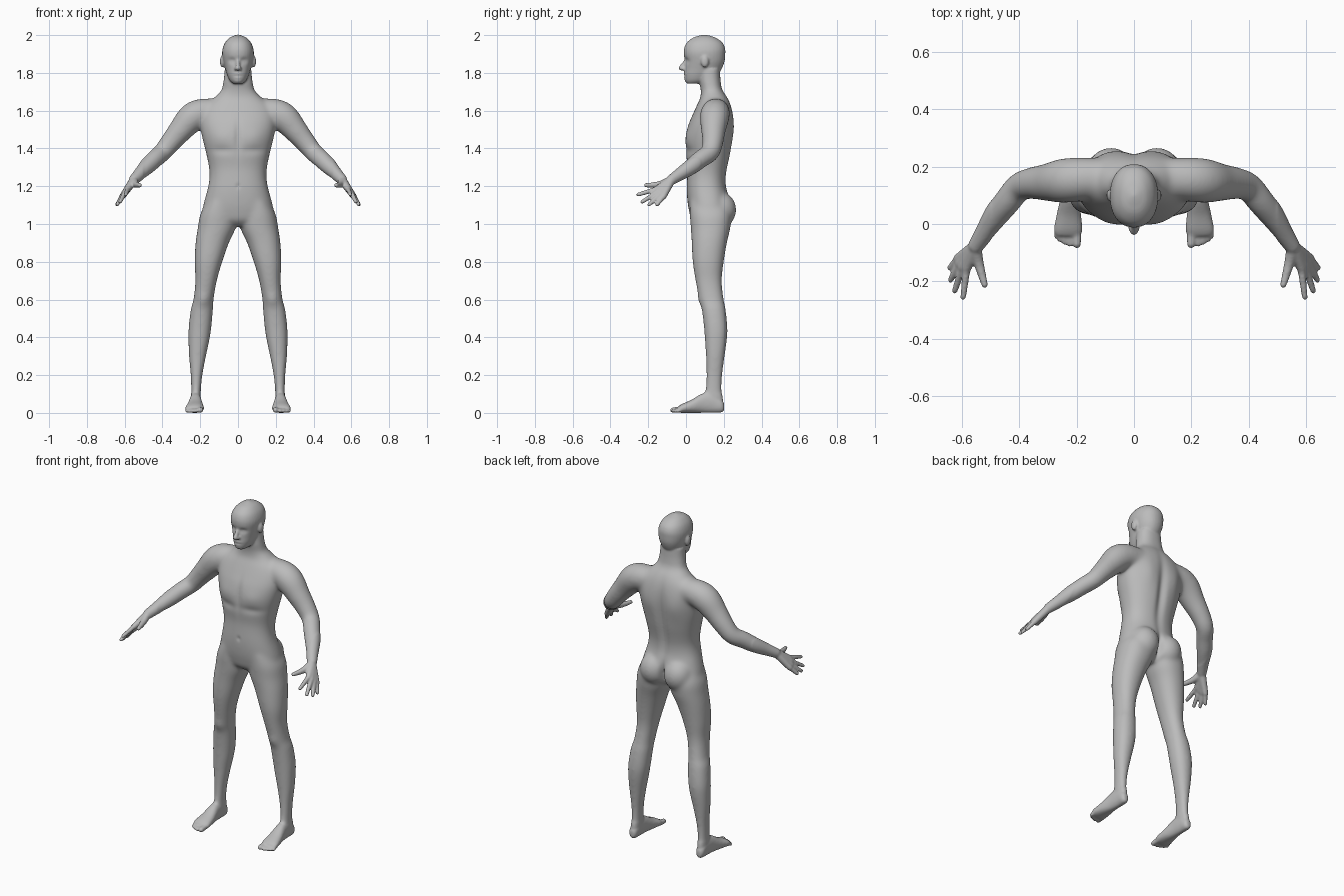
import bpy, bmesh, math
from mathutils import Vector, Matrix

skin = bpy.data.materials.new("plain_grey")
skin.diffuse_color = (0.5, 0.5, 0.5, 1)
bm = bmesh.new()
N = 32


def smooth_rows(rows, steps=5):
    """Catmull-Rom interpolation of rows of numbers."""
    out = []
    for i in range(len(rows) - 1):
        p0, p1, p2 = rows[max(i - 1, 0)], rows[i], rows[i + 1]
        p3 = rows[min(i + 2, len(rows) - 1)]
        for k in range(steps):
            t = k / steps
            out.append([0.5 * (2 * b + (c - a) * t + (2 * a - 5 * b + 4 * c - d) * t * t
                               + (3 * b - a - 3 * c + d) * t ** 3)
                        for a, b, c, d in zip(p0, p1, p2, p3)])
    return out + [list(rows[-1])]


def skin_rings(rings):
    loops = [[bm.verts.new(p) for p in r] for r in rings]
    for a, b in zip(loops, loops[1:]):
        for i in range(N):
            j = (i + 1) % N
            bm.faces.new((a[i], a[j], b[j], b[i]))
    bm.faces.new(loops[0][::-1])
    bm.faces.new(loops[-1])


def stack(rows, axis="z", power=2.2):
    """Loft of rounded sections; row = (station, a min, a max, b min, b max)."""
    rings = []
    for t, a0, a1, b0, b1 in smooth_rows(rows):
        ring = []
        for i in range(N):
            c, s = math.cos(math.tau * i / N), math.sin(math.tau * i / N)
            a = (a0 + a1) / 2 + (a1 - a0) / 2 * math.copysign(abs(c) ** (2 / power), c)
            b = (b0 + b1) / 2 + (b1 - b0) / 2 * math.copysign(abs(s) ** (2 / power), s)
            ring.append((a, b, t) if axis == "z" else (a, t, b))
        rings.append(ring)
    skin_rings(rings)


def ball(centre, radii):
    bmesh.ops.create_uvsphere(bm, u_segments=24, v_segments=14, radius=1,
                              matrix=Matrix.Translation(centre) @ Matrix.Diagonal((*radii, 1)))


def tube(rows):
    """Round limb with ball ends; row = (x, y, z, radius)."""
    pts = smooth_rows(rows)
    rings = []
    for i, p in enumerate(pts):
        d = Vector(pts[min(i + 1, len(pts) - 1)][:3]) - Vector(pts[max(i - 1, 0)][:3])
        u = d.cross(Vector((0.3, 0.5, 1))).normalized()
        v = d.normalized().cross(u)
        rings.append([Vector(p[:3]) + p[3] * (u * math.cos(math.tau * k / N)
                      + v * math.sin(math.tau * k / N)) for k in range(N)])
    skin_rings(rings)
    for p in (rows[0], rows[-1]):
        ball(p[:3], (p[3],) * 3)


# leg
stack([(1.12, .02, .165, .02, .22), (1.05, .008, .2, .02, .24), (.98, .012, .213, .025, .235),
       (.9, .048, .225, .03, .217), (.8, .083, .23, .035, .2), (.7, .112, .226, .05, .19),
       (.6, .129, .236, .07, .2), (.55, .132, .25, .083, .21), (.45, .141, .262, .095, .22),
       (.38, .152, .263, .1, .216), (.3, .169, .26, .105, .205), (.2, .188, .251, .107, .193),
       (.12, .196, .248, .103, .19), (.06, .198, .249, .1, .197), (.02, .205, .245, .12, .192)])
# foot
stack([(.202, .212, .238, .012, .05), (.185, .2, .249, .002, .075), (.14, .196, .252, 0, .11),
       (.09, .193, .257, 0, .105), (.03, .184, .27, 0, .07), (-.02, .18, .279, 0, .048),
       (-.042, .187, .272, .003, .034)], axis="y")
# toes
for x0, x1, y, r in [(.2, .199, -.07, .0145), (.223, .224, -.07, .01), (.239, .242, -.063, .01),
                     (.253, .258, -.054, .0095), (.265, .271, -.042, .009)]:
    tube([(x0, -.02, .02, r + .002), (x1, y, r, r)])
# buttock
ball((.08, .18, 1.075), (.085, .087, .095))
# shoulder, arm and forearm
tube([(.12, .16, 1.595, .07), (.2, .155, 1.585, .077), (.25, .15, 1.557, .077),
      (.305, .145, 1.495, .065), (.355, .142, 1.435, .056), (.4, .128, 1.38, .05),
      (.44, .08, 1.345, .048), (.48, .03, 1.305, .044), (.52, -.03, 1.265, .034),
      (.55, -.075, 1.235, .028)])
# palm and fingers
wrist = (.552, -.078, 1.232)
for knuckle, tip in [((.583, -.155, 1.185), (.595, -.255, 1.155)),
                     ((.597, -.15, 1.17), (.624, -.232, 1.117)),
                     ((.607, -.138, 1.155), (.639, -.195, 1.103)),
                     ((.613, -.12, 1.145), (.641, -.153, 1.103))]:
    tube([(*wrist, .023), (*knuckle, .0165)])
    tube([(*knuckle, .014), (*tip, .0105)])
# thumb
tube([(.552, -.09, 1.228, .022), (.54, -.14, 1.21, .0175), (.52, -.212, 1.205, .0115)])
# ear
ball((.083, .1, 1.86), (.013, .021, .032))

# mirror every paired part
half = bm.verts[:] + bm.edges[:] + bm.faces[:]
copy = bmesh.ops.duplicate(bm, geom=half)["geom"]
for v in copy:
    if isinstance(v, bmesh.types.BMVert):
        v.co.x = -v.co.x

# torso and neck
stack([(z, -w, w, f, b) for z, w, f, b in [
    (.99, .06, .06, .18), (1.02, .15, .03, .215), (1.06, .187, .018, .235), (1.1, .184, .01, .235),
    (1.15, .171, .005, .226), (1.2, .158, .004, .214), (1.25, .151, .006, .213),
    (1.3, .154, .007, .221), (1.37, .168, .0, .236), (1.45, .188, -.002, .247),
    (1.52, .2, .01, .252), (1.58, .2, .035, .249), (1.63, .175, .058, .238),
    (1.67, .125, .076, .22), (1.71, .088, .078, .193), (1.76, .076, .07, .183),
    (1.82, .07, .07, .18)]], power=2.3)
# head
stack([(z, -w, w, f, b) for z, w, f, b in [
    (1.743, .026, .006, .08), (1.76, .044, -.004, .13), (1.79, .058, -.009, .165),
    (1.82, .067, -.007, .188), (1.86, .078, -.006, .204), (1.9, .084, -.012, .208),
    (1.93, .081, -.01, .207), (1.96, .069, .004, .193), (1.985, .046, .035, .16),
    (1.997, .022, .07, .125), (2.002, .006, .09, .105)]])
# nose
tube([(0, .002, 1.876, .008), (0, -.012, 1.85, .01), (0, -.025, 1.826, .0145)])
for s in (-1, 1):
    ball((s * .012, -.014, 1.822), (.009, .012, .009))

bmesh.ops.recalc_face_normals(bm, faces=bm.faces)
mesh = bpy.data.meshes.new("body")
bm.to_mesh(mesh)
bm.free()
body = bpy.data.objects.new("body", mesh)
bpy.context.collection.objects.link(body)
bpy.context.view_layer.objects.active = body
body.select_set(True)

# fuse the parts into one skin
fuse = body.modifiers.new("fuse", "REMESH")
fuse.mode = "VOXEL"
fuse.voxel_size = 0.0055
bpy.ops.object.modifier_apply(modifier="fuse")

bm = bmesh.new()
bm.from_mesh(body.data)


def relax(test, repeat):
    verts = [v for v in bm.verts if test(v.co)]
    for _ in range(repeat):
        bmesh.ops.smooth_vert(bm, verts=verts, factor=0.5, use_axis_x=True,
                              use_axis_y=True, use_axis_z=True)


# blend the joints, but keep face, fingers and toes crisp
relax(lambda p: abs(p.x) < .5 and .1 < p.z < 1.72, 30)

# soft surface forms: centre, falloff radii, push along y (both sides)
forms = [((.034, -.01, 1.864), (.02, .03, .013), .013),     # eye socket
         ((.032, .0, 1.862), (.011, .03, .007), -.005),     # eyelid
         ((0, -.01, 1.784), (.022, .03, .004), .006),       # mouth
         ((0, -.01, 1.793), (.02, .03, .006), -.006),       # upper lip
         ((0, -.01, 1.776), (.017, .03, .006), -.005),      # lower lip
         ((0, 0, 1.757), (.02, .03, .01), -.004),           # chin
         ((.09, 0, 1.46), (.06, .06, .045), -.006),         # chest muscle
         ((.09, 0, 1.39), (.07, .06, .022), .006),          # fold below chest
         ((0, 0, 1.46), (.016, .06, .09), .008),            # breastbone
         ((0, 0, 1.2), (.009, .03, .012), .006),            # navel
         ((0, .24, 1.38), (.025, .06, .2), -.016),          # spine
         ((.09, .25, 1.5), (.05, .06, .08), .008),          # shoulder blade
         ((0, .25, 1.055), (.014, .09, .065), -.035),       # cleft
         ((.182, .075, .6), (.03, .03, .035), -.006)]       # kneecap
for v in bm.verts:
    p = v.co
    if abs(p.x) > .3:
        continue
    q = (abs(p.x), p.y, p.z)
    p.y += sum(push * math.exp(-e) for c, r, push in forms
               if (e := sum(((a - b) / k) ** 2 for a, b, k in zip(q, c, r))) < 8)

relax(lambda p: True, 3)
for f in bm.faces:
    f.smooth = True
bm.to_mesh(body.data)
bm.free()
body.data.materials.clear()
body.data.materials.append(skin)
